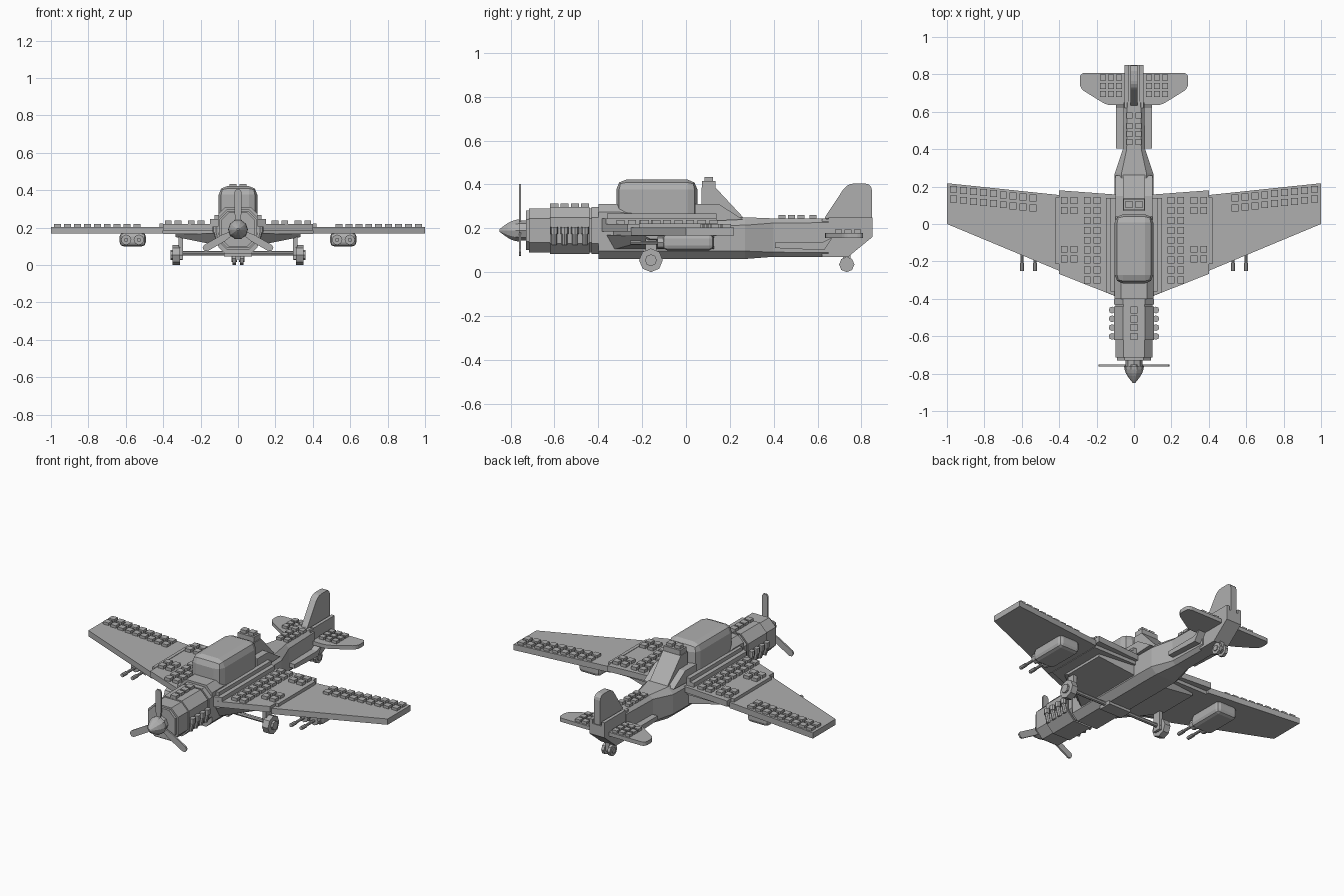
import bpy, bmesh, math
from mathutils import Matrix, Vector

cube = bpy.data.objects.get("Cube")
if cube:
    bpy.data.objects.remove(cube)

grey = bpy.data.materials.new("plain_grey")
grey.use_nodes = True
tone = (0.43, 0.43, 0.43, 1)
grey.diffuse_color = tone
grey.node_tree.nodes["Principled BSDF"].inputs["Base Color"].default_value = tone

X_AXIS, Y_AXIS, Z_AXIS = Vector((1, 0, 0)), Vector((0, 1, 0)), Vector((0, 0, 1))


def finish(name, bm, pair=False, bevel=0):
    bmesh.ops.recalc_face_normals(bm, faces=bm.faces)
    mesh = bpy.data.meshes.new(name)
    bm.to_mesh(mesh)
    bm.free()
    mesh.materials.append(grey)
    part = bpy.data.objects.new(name, mesh)
    bpy.context.collection.objects.link(part)
    if bevel:
        modifier = part.modifiers.new("bevel", "BEVEL")
        modifier.width, modifier.segments = bevel, 2
    if pair:
        part.modifiers.new("mirror", "MIRROR").use_mirror_merge = False


def add_loft(bm, rings):
    """Skin a row of equal rings, close both ends, return the lengthwise edges."""
    loops = [[bm.verts.new(point) for point in ring] for ring in rings]
    for near, far in zip(loops, loops[1:]):
        for i in range(len(near)):
            bm.faces.new((near[i - 1], near[i], far[i], far[i - 1]))
    bm.faces.new(loops[0])
    bm.faces.new(loops[-1])
    return [bm.edges.get(pair) for near, far in zip(loops, loops[1:]) for pair in zip(near, far)]


def loft(name, rings, corner=0, **options):
    bm = bmesh.new()
    edges = add_loft(bm, rings)
    if corner:
        bmesh.ops.bevel(bm, geom=edges, offset=corner, segments=3, profile=0.5, affect="EDGES")
    finish(name, bm, **options)


def plate(name, outline, bottom, top, **options):
    loft(name, [[(x, y, z) for x, y in outline] for z in (bottom, top)], **options)


def side_profile(name, outline, inner, outer, **options):
    loft(name, [[(x, y, z) for y, z in outline] for x in (inner, outer)], **options)


def panel(name, inner, outer, bottom, top, **options):
    """Plate between two chords, each given as (x, leading edge, trailing edge)."""
    (xi, front_i, back_i), (xo, front_o, back_o) = inner, outer
    plate(name, [(xi, front_i), (xo, front_o), (xo, back_o), (xi, back_i)],
          bottom, top, pair=True, **options)


def add_box(bm, centre, size):
    bmesh.ops.create_cube(bm, size=1, matrix=Matrix.Translation(centre) @ Matrix.Diagonal((*size, 1)))


def box(name, centre, size, **options):
    bm = bmesh.new()
    add_box(bm, centre, size)
    finish(name, bm, **options)


def add_tube(bm, centre, axis, radius, length):
    turn = Z_AXIS.rotation_difference(axis).to_matrix().to_4x4()
    bmesh.ops.create_cone(bm, cap_ends=True, segments=8, radius1=radius, radius2=radius,
                          depth=length, matrix=Matrix.Translation(centre) @ turn)


def studs(name, spots, surface, width, pair=True):
    bm = bmesh.new()
    for x, y in spots:
        add_box(bm, (x, y, surface + width / 4), (width, width, width / 2))
    finish(name, bm, pair=pair)


def grid(x, y, columns, rows, step, skew=0):
    return [(x + step * i, y - step * j + skew * i) for i in range(columns) for j in range(rows)]


def body(name, sections, chamfer=0.4):
    """Chamfered hull; each section is (y, half width, bottom, top)."""
    rings = []
    for y, w, low, high in sections:
        c = w * chamfer
        half = [(w - c, low), (w, low + c), (w, high - c), (w - c, high)]
        rings.append([(x, y, z) for x, z in half] + [(-x, y, z) for x, z in reversed(half)])
    loft(name, rings)


HUB = 0.19          # height of the propeller shaft
NOSE = -0.73        # front of the cowl
FIREWALL = -0.4     # front of the fuselage
JOINT = 0.4         # inner and outer wing meet here
INNER_TOP, OUTER_TOP = 0.22, 0.2
BOOM_TOP, TAIL_TOP = 0.245, 0.178
STUD, SMALL_STUD = 0.037, 0.032
STEP, SMALL_STEP = 0.053, 0.043


def cowl_band(name, front, back, radius):
    body(name, [(y, radius, HUB - radius, HUB + radius) for y in (front, back)], chamfer=0.45)


# Engine cowl, bands, studs and exhausts
cowl_band("cowl_lip", NOSE, NOSE + 0.02, 0.09)
cowl_band("engine_cowl", NOSE + 0.015, FIREWALL, 0.1)
cowl_band("exhaust_band", -0.62, -0.44, 0.107)
cowl_band("cowl_ring", -0.43, FIREWALL, 0.107)
cylinders = grid(0, -0.46, 1, 4, 0.047)
studs("cowl_studs", cylinders, HUB + 0.105, STUD, pair=False)
bm = bmesh.new()
for x, y in cylinders:
    add_tube(bm, (0.117, y, HUB), Z_AXIS, 0.018, 0.03)
    add_tube(bm, (0.112, y, HUB - 0.035), Z_AXIS + X_AXIS / 4, 0.013, 0.06)
finish("exhaust_stubs", bm, pair=True)

# Spinner and three-bladed propeller
rings = []
for k in range(6):
    t = k / 5
    radius = 0.053 * math.cos(t * 1.45)
    angles = [a * math.tau / 10 for a in range(10)]
    rings.append([(radius * math.cos(a), NOSE - 0.03 - t * 0.09, HUB + radius * math.sin(a))
                  for a in angles])
loft("spinner", rings)
bm = bmesh.new()
add_tube(bm, (0, NOSE - 0.015, HUB), Y_AXIS, 0.045, 0.04)
finish("propeller_shaft", bm)
bm = bmesh.new()
blade = [(0.01, 0.03), (0.019, 0.09), (0.019, 0.2), (0.01, 0.213)]
blade += [(-x, z) for x, z in reversed(blade)]
for k in range(3):
    spin = Matrix.Rotation(k * math.tau / 3, 3, "Y")
    add_loft(bm, [[spin @ Vector((x, y, z)) + Vector((0, NOSE - 0.027, HUB)) for x, z in blade]
                  for y in (-0.005, 0.005)])
finish("propeller", bm)

# Fuselage tapering into the tail boom, canopy and rear deck
body("fuselage", [(FIREWALL, 0.105, 0.06, 0.31), (-0.3, 0.105, 0.06, 0.31),
                  (0.15, 0.105, 0.06, 0.25), (0.27, 0.103, 0.06, 0.25),
                  (JOINT, 0.06, 0.07, BOOM_TOP), (0.65, 0.055, 0.07, BOOM_TOP)], chamfer=0.35)
box("canopy", (0, -0.133, 0.32), (0.206, 0.37, 0.204), bevel=0.045)
side_profile("rear_deck", [(0.07, 0.23), (0.07, 0.385), (0.135, 0.385), (0.27, 0.24)], -0.06, 0.06)
side_profile("deck_shoulders", [(0.04, 0.23), (0.04, 0.31), (0.15, 0.31), (0.26, 0.24)], -0.1, 0.1)
box("mast_block", (0, 0.104, 0.4), (0.11, 0.06, 0.03))
studs("mast_studs", [(0.026, 0.104)], 0.415, STUD)

# Wings
panel("inner_wing", (0.09, -0.39, 0.157), (JOINT, -0.267, 0.18), 0.185, INNER_TOP)
panel("outer_wing", (JOINT, -0.25, 0.155), (1, 0, 0.218), 0.168, OUTER_TOP + 0.003)
panel("lower_wing", (0.08, -0.34, 0.14), (JOINT, -0.22, 0.14), 0.165, 0.19)
panel("root_strip", (0.1, -0.385, 0.14), (0.15, -0.365, 0.14), 0.21, BOOM_TOP)
box("root_rail", (0.112, -0.11, 0.25), (0.025, 0.5, 0.035), pair=True)
box("wing_joint_strip", (JOINT + 0.01, -0.037, 0.21), (0.02, 0.355, 0.025), pair=True)
inner_spots = grid(0.197, 0.125, 2, 9, STEP)
for y in (0.125, -0.135):
    inner_spots += grid(0.32, y, 2, 2, STEP)
studs("inner_wing_studs", inner_spots, INNER_TOP, STUD)
studs("outer_wing_studs", grid(0.54, 0.138, 9, 2, STEP, skew=0.006), OUTER_TOP, STUD)

# Fairings under the wing roots
rings = []
for x, front, back, low in ((0.08, -0.38, 0.13, 0.1), (0.335, -0.2, 0.1, 0.15)):
    rings.append([(x, front, 0.17), (x, back, 0.17), (x, back, low), (x, front + 0.04, low)])
loft("wing_fairing", rings, pair=True)

# Gun pods with paired barrels
box("gun_pod", (0.563, 0.01, 0.137), (0.14, 0.235, 0.075), bevel=0.022, pair=True)
bm = bmesh.new()
for x in (0.53, 0.598):
    for y, radius, length in ((-0.15, 0.008, 0.2), (-0.23, 0.011, 0.045), (-0.11, 0.028, 0.04)):
        add_tube(bm, (x, y, 0.135), Y_AXIS, radius, length)
finish("gun_barrels", bm, pair=True)


def wheel(name, x, y, radius, width):
    bm = bmesh.new()
    add_tube(bm, (x, y, radius), X_AXIS, radius, width)
    add_tube(bm, (x, y, radius), X_AXIS, radius / 2, width * 1.6)
    finish(name, bm, pair=True)


# Main landing gear
GEAR = -0.16
wheel("main_wheel", 0.33, GEAR, 0.054, 0.04)
box("wheel_leg", (0.306, GEAR, 0.095), (0.024, 0.05, 0.13), pair=True)
bm = bmesh.new()
add_tube(bm, (0, GEAR, 0.062), X_AXIS, 0.012, 0.62)
finish("axle", bm)
box("axle_mount", (0, GEAR, 0.062), (0.15, 0.08, 0.035))

# Tail block, fin and boom shelf
side_profile("tail_block", [(0.62, 0.07), (0.74, 0.07), (0.85, 0.16), (0.85, 0.225),
                            (0.62, BOOM_TOP)], -0.05, 0.05)
side_profile("tail_fin", [(0.62, 0.23), (0.735, 0.404), (0.848, 0.404), (0.848, 0.2)],
             -0.02, 0.02, corner=0.03)
box("fin_cheek", (0.04, 0.75, 0.225), (0.02, 0.2, 0.05), pair=True)
side_profile("boom_shelf", [(0.405, 0.11), (0.63, 0.1), (0.67, 0.16), (0.62, 0.135),
                            (0.405, 0.135)], 0.05, 0.095, pair=True)
studs("boom_studs", grid(0.024, 0.524, 1, 3, SMALL_STEP) + [(0.024, 0.58)], BOOM_TOP, SMALL_STUD)

# Horizontal stabiliser
plate("stabiliser", [(0.03, 0.635), (0.145, 0.635), (0.29, 0.725), (0.29, 0.808), (0.03, 0.808)],
      0.155, TAIL_TOP, corner=0.025, pair=True)
studs("stabiliser_studs", grid(0.08, 0.782, 3, 3, SMALL_STEP), TAIL_TOP, SMALL_STUD)

# Twin tail wheel
wheel("tail_wheel", 0.02, 0.733, 0.035, 0.018)
box("tail_wheel_strut", (0, 0.733, 0.06), (0.026, 0.035, 0.06))
